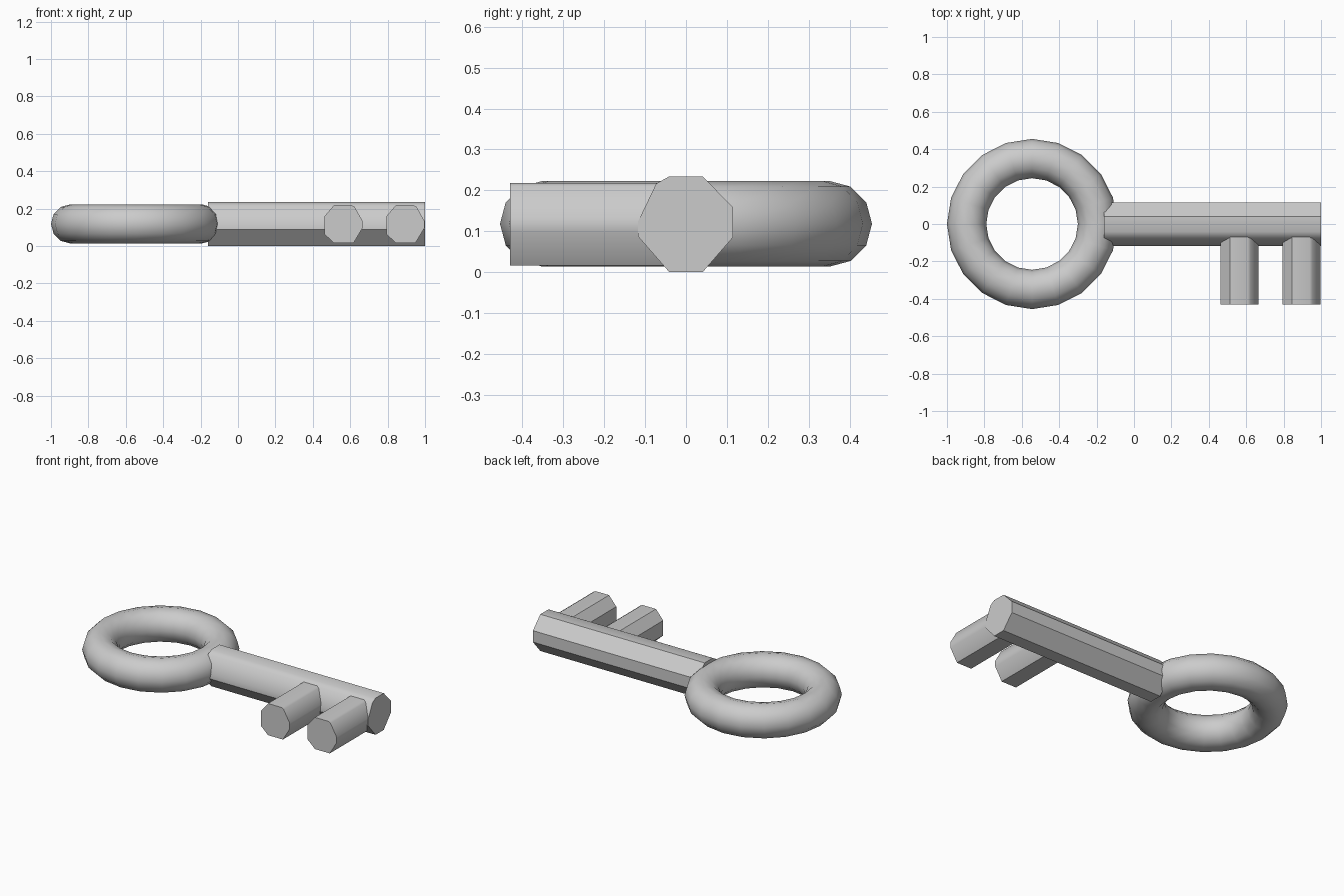
import bpy
import bmesh
from mathutils import Vector

if "Cube" in bpy.data.objects:
    bpy.data.objects.remove(bpy.data.objects["Cube"])

MID_Z = 0.118


def smooth(obj):
    bpy.ops.object.select_all(action='DESELECT')
    obj.select_set(True)
    bpy.context.view_layer.objects.active = obj
    bpy.ops.object.shade_smooth_by_angle(angle=0.7)


def prism(name, outline, offset):
    """Extrude a closed outline by offset, capped at both ends."""
    bm = bmesh.new()
    face = bm.faces.new([bm.verts.new(p) for p in outline])
    ext = bmesh.ops.extrude_face_region(bm, geom=[face], use_keep_orig=True)
    moved = [v for v in ext["geom"] if isinstance(v, bmesh.types.BMVert)]
    bmesh.ops.translate(bm, verts=moved, vec=Vector(offset))
    bmesh.ops.recalc_face_normals(bm, faces=bm.faces)
    mesh = bpy.data.meshes.new(name)
    bm.to_mesh(mesh)
    bm.free()
    obj = bpy.data.objects.new(name, mesh)
    bpy.context.collection.objects.link(obj)
    smooth(obj)
    return obj


# Ring handle
bpy.ops.mesh.primitive_torus_add(
    location=(-0.545, 0, MID_Z), major_radius=0.35, minor_radius=0.105,
    major_segments=20, minor_segments=12)
ring = bpy.context.object
ring.name = "ring_handle"
smooth(ring)

# Shaft: slightly irregular faceted section in y, z
section = [(-0.041, 0.0), (0.041, 0.0), (0.115, 0.085), (0.115, 0.158),
           (0.041, 0.234), (-0.041, 0.234), (-0.073, 0.216),
           (-0.118, 0.122), (-0.118, 0.088)]
prism("shaft", [(-0.16, y, z) for y, z in section], (1.16, 0, 0))

# Two teeth pointing forward, section in x, z about each centre
tooth = [(-0.05, -0.102), (0.055, -0.102), (0.103, -0.022), (0.103, 0.015),
         (0.06, 0.092), (0.045, 0.1), (-0.05, 0.1), (-0.101, 0.04),
         (-0.101, -0.055)]
for i, cx in enumerate((0.563, 0.894)):
    prism(f"tooth_{i + 1}", [(cx + x, -0.05, MID_Z + z) for x, z in tooth],
          (0, -0.38, 0))
